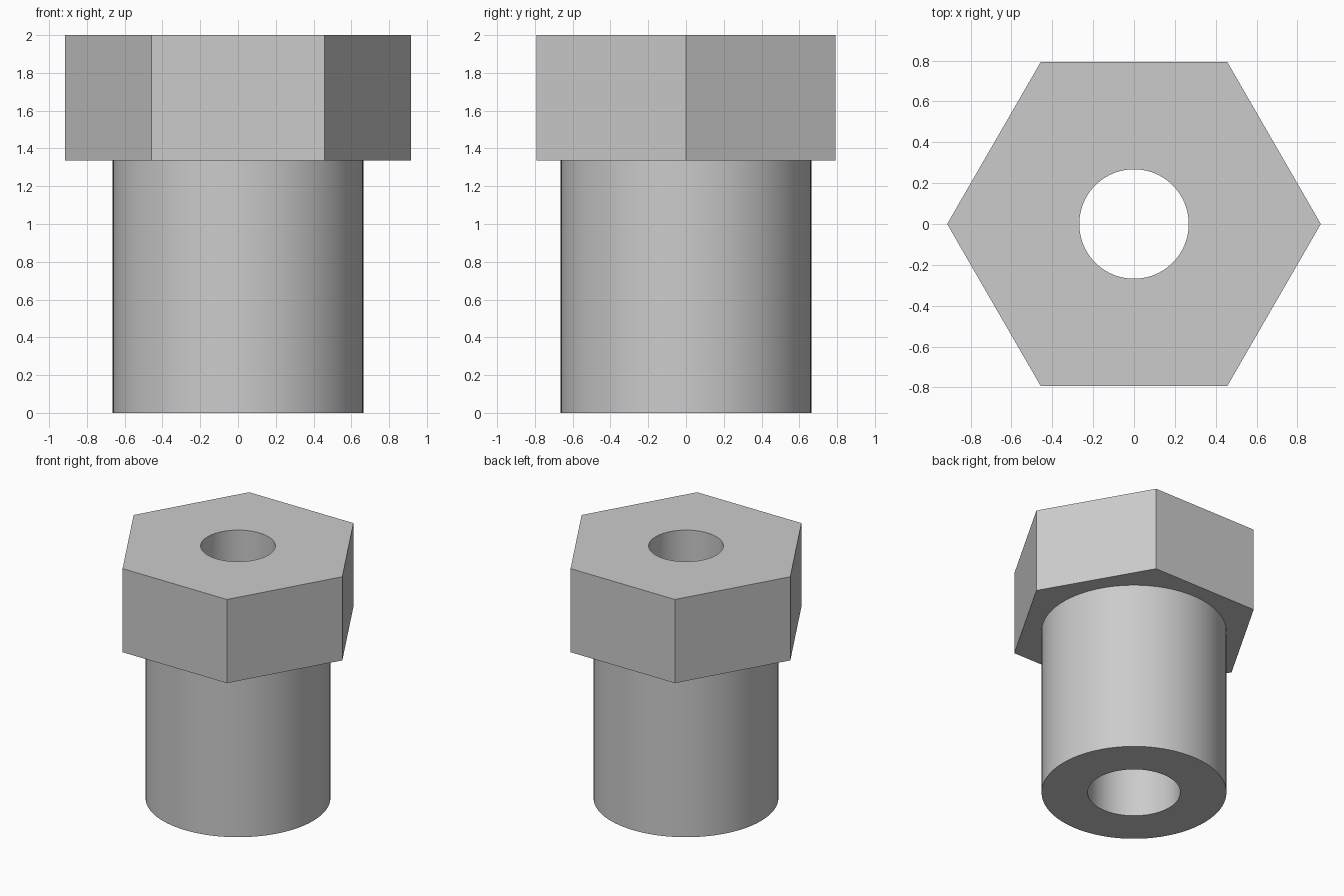
import bpy, bmesh
from math import cos, sin, pi

if "Cube" in bpy.data.objects:
    bpy.data.objects.remove(bpy.data.objects["Cube"])

N = 96  # segments, divisible by 6 so hexagon corners land on ring points


def circle(r):
    return lambda i: r


def hexagon(r):
    # distance to the hexagon edge at ring step i, corners on the x axis
    return lambda i: r * cos(pi / 6) / cos(2 * pi * (i % (N // 6)) / N - pi / 6)


# Closed cross-section: (outline, height), up the outside and down the bore
section = [
    (circle(0.333), 0.0),
    (circle(0.664), 0.0),
    (circle(0.664), 1.337),
    (hexagon(0.915), 1.337),
    (hexagon(0.915), 2.0),
    (circle(0.268), 2.0),
    (circle(0.268), 1.337),
    (circle(0.333), 1.337),
]

# Hollow hex-headed bushing
bm = bmesh.new()
rings = []
for outline, z in section:
    rings.append([bm.verts.new((outline(i) * cos(2 * pi * i / N),
                                outline(i) * sin(2 * pi * i / N), z))
                  for i in range(N)])
for k, a in enumerate(rings):
    b = rings[(k + 1) % len(rings)]
    for i in range(N):
        j = (i + 1) % N
        bm.faces.new((a[i], a[j], b[j], b[i]))
bmesh.ops.recalc_face_normals(bm, faces=bm.faces)

# Merge the coplanar strips of each flat hexagon side
bmesh.ops.dissolve_limit(bm, angle_limit=0.001, verts=[], edges=[
    e for e in bm.edges
    if len(e.link_faces) == 2 and abs(e.verts[0].co.z - e.verts[1].co.z) > 0.1
    and e.verts[0].co.xy.length > 0.7])

mesh = bpy.data.meshes.new("hex_bushing")
bm.to_mesh(mesh)
bm.free()
bushing = bpy.data.objects.new("hex_bushing", mesh)
bpy.context.collection.objects.link(bushing)

# Smooth barrel and bore, crisp edges
bpy.context.view_layer.objects.active = bushing
bushing.select_set(True)
bpy.ops.object.shade_smooth_by_angle(angle=pi / 6)
